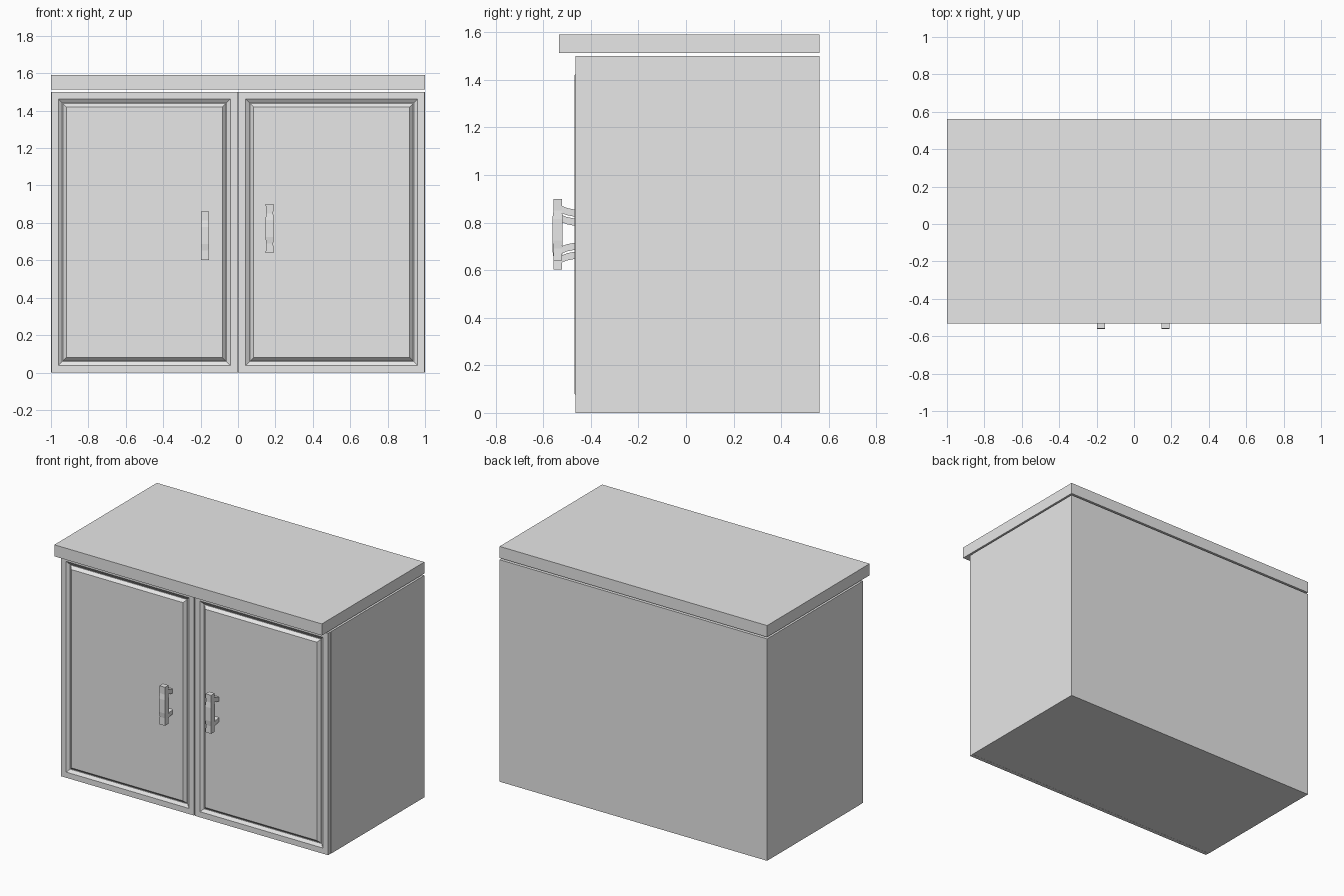
import bpy, bmesh
from mathutils import Vector

cube = bpy.data.objects.get("Cube")
if cube:
    bpy.data.objects.remove(cube, do_unlink=True)

grey = bpy.data.materials.new("plain_grey")
grey.use_nodes = True
grey.diffuse_color = (0.8, 0.8, 0.8, 1)
grey.node_tree.nodes["Principled BSDF"].inputs["Base Color"].default_value = (0.8, 0.8, 0.8, 1)


def finish(name, bm):
    bmesh.ops.recalc_face_normals(bm, faces=bm.faces)
    mesh = bpy.data.meshes.new(name)
    bm.to_mesh(mesh)
    bm.free()
    mesh.materials.append(grey)
    obj = bpy.data.objects.new(name, mesh)
    bpy.context.collection.objects.link(obj)
    return obj


def loft(bm, rings):
    """Join a stack of four-point rings and cap both ends."""
    loops = [[bm.verts.new(p) for p in ring] for ring in rings]
    for a, b in zip(loops, loops[1:]):
        for i in range(4):
            j = (i + 1) % 4
            bm.faces.new((a[i], a[j], b[j], b[i]))
    bm.faces.new(loops[0])
    bm.faces.new(loops[-1])


def rect_y(x0, x1, z0, z1, y):
    return [(x0, y, z0), (x1, y, z0), (x1, y, z1), (x0, y, z1)]


def rect_z(x0, x1, y0, y1, z):
    return [(x0, y0, z), (x1, y0, z), (x1, y1, z), (x0, y1, z)]


def box(name, x0, x1, y0, y1, z0, z1):
    bm = bmesh.new()
    loft(bm, [rect_z(x0, x1, y0, y1, z) for z in (z0, z1)])
    return finish(name, bm)


# Cabinet body and the slightly raised countertop
box("cabinet_body", -1, 1, -0.437, 0.562, 0, 1.5)
box("countertop", -1, 1, -0.533, 0.562, 1.512, 1.59)


# Door: outer frame, sloped groove, raised centre panel (inset, y)
DOOR_PROFILE = [(0, -0.438), (0, -0.464), (0.038, -0.464), (0.058, -0.45),
                (0.062, -0.45), (0.08, -0.469)]


def door(name, x0, x1):
    bm = bmesh.new()
    loft(bm, [rect_y(x0 + d, x1 - d, d, 1.5 - d, y) for d, y in DOOR_PROFILE])
    finish(name, bm)


# Handle grip (height offset, half width, front y, back y)
GRIP = [(-0.13, 0.021, -0.558, -0.521), (-0.08, 0.019, -0.557, -0.521),
        (-0.045, 0.022, -0.562, -0.519), (0.045, 0.022, -0.562, -0.519),
        (0.08, 0.019, -0.557, -0.521), (0.13, 0.021, -0.558, -0.521)]
# Curved post from grip to door (y, height offset)
POST = [(-0.525, 0.086), (-0.5, 0.076), (-0.46, 0.068)]


def handle(side, x, z):
    bm = bmesh.new()
    loft(bm, [rect_z(x - w, x + w, y0, y1, z + h) for h, w, y0, y1 in GRIP])
    finish(side + "_handle_grip", bm)
    for label, s in (("upper", 1), ("lower", -1)):
        bm = bmesh.new()
        loft(bm, [rect_y(x - 0.016, x + 0.016, z + s * h - 0.015, z + s * h + 0.015, y)
                  for y, h in POST])
        finish(f"{side}_handle_{label}_post", bm)


door("left_door", 0.003, 0.998)
door("right_door", -0.998, -0.003)
handle("left", 0.169, 0.77)
handle("right", -0.176, 0.732)
